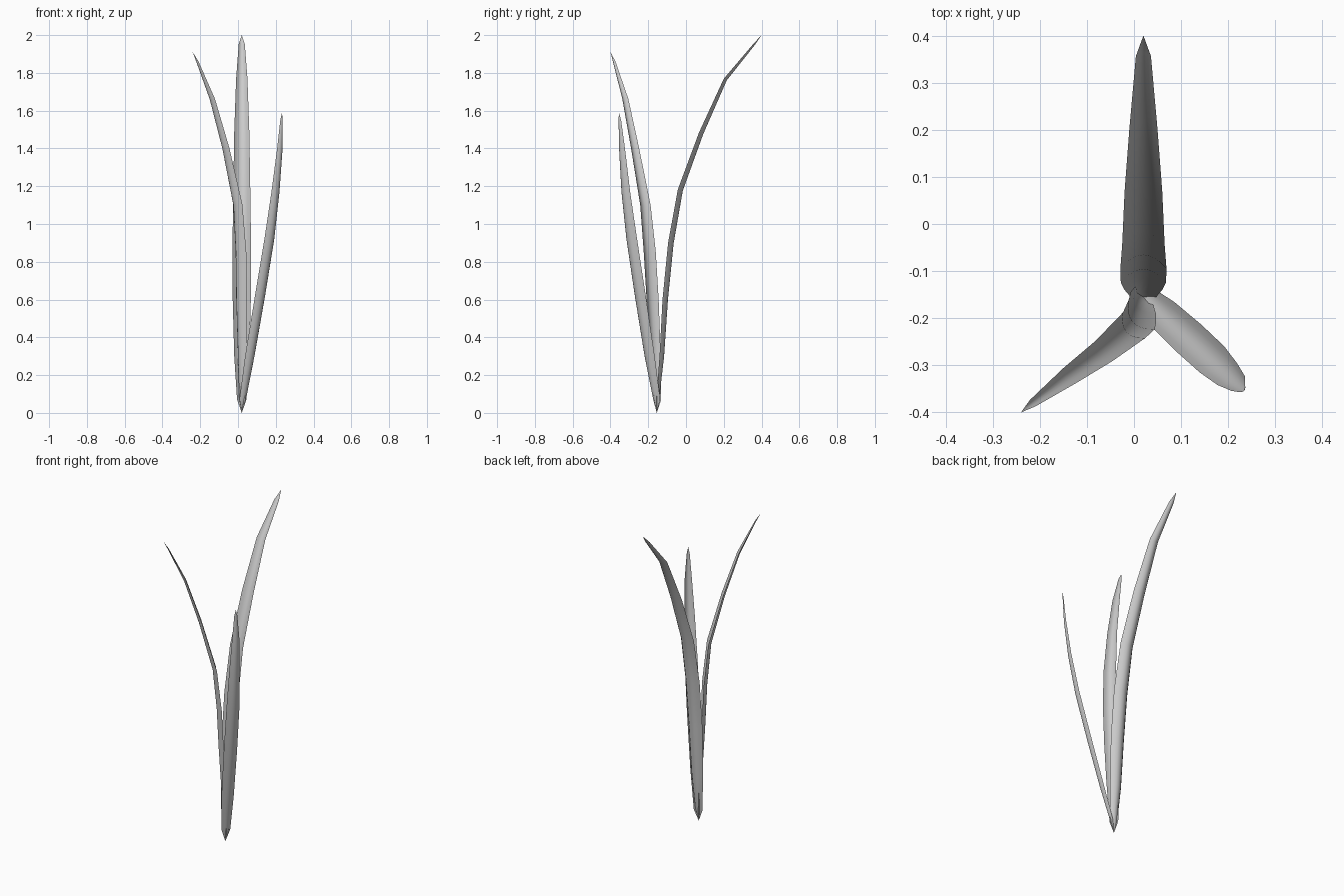
import bpy, bmesh
from mathutils import Vector

COLS = 6  # strips across each blade


def blade(name, side, rings):
    """Cupped leaf sheet: rings are (x, y, z, half width), side runs across it."""
    side = Vector(side).normalized()
    pts = [Vector(r[:3]) for r in rings]
    bm = bmesh.new()
    rows = []
    for i, (p, ring) in enumerate(zip(pts, rings)):
        tangent = (pts[min(i + 1, len(pts) - 1)] - pts[max(i - 1, 0)]).normalized()
        inward = side.cross(tangent).normalized()
        h = ring[3]
        row = []
        for c in range(COLS + 1):
            t = 2 * c / COLS - 1
            row.append(bm.verts.new(p + side * h * t + inward * 0.6 * h * (t * t - 0.5)))
        rows.append(row)
    for a, b in zip(rows, rows[1:]):
        for c in range(COLS):
            bm.faces.new((a[c], a[c + 1], b[c + 1], b[c]))
    bmesh.ops.remove_doubles(bm, verts=bm.verts, dist=0.0005)
    for f in bm.faces:
        f.smooth = True
    mesh = bpy.data.meshes.new(name)
    bm.to_mesh(mesh)
    bm.free()
    obj = bpy.data.objects.new(name, mesh)
    bpy.context.collection.objects.link(obj)
    return obj


# Tall blade arching to the back
blade("back_blade", (1, 0, 0), [
    (0.02, -0.155, 0.0, 0.0), (0.02, -0.15, 0.07, 0.025),
    (0.02, -0.128, 0.3, 0.04), (0.02, -0.11, 0.6, 0.048),
    (0.02, -0.08, 0.9, 0.049), (0.02, -0.03, 1.18, 0.045),
    (0.02, 0.08, 1.48, 0.04), (0.02, 0.208, 1.765, 0.03),
    (0.02, 0.36, 1.95, 0.016), (0.02, 0.40, 2.0, 0.0)])

# Blade arching to the front left
blade("left_blade", (-0.65, 0.76, 0), [
    (0.02, -0.155, 0.0, 0.0), (0.018, -0.155, 0.07, 0.025),
    (0.015, -0.17, 0.35, 0.036), (0.01, -0.185, 0.6, 0.042),
    (0.007, -0.2, 0.85, 0.042), (-0.008, -0.222, 1.1, 0.036),
    (-0.07, -0.275, 1.4, 0.028), (-0.14, -0.325, 1.66, 0.021),
    (-0.217, -0.382, 1.86, 0.009), (-0.24, -0.4, 1.91, 0.0)])

# Short blade leaning to the front right
blade("right_blade", (-0.67, -0.74, 0), [
    (0.02, -0.155, 0.0, 0.0), (0.03, -0.16, 0.07, 0.025),
    (0.07, -0.2, 0.3, 0.036), (0.125, -0.25, 0.62, 0.039),
    (0.174, -0.295, 0.92, 0.038), (0.205, -0.325, 1.17, 0.031),
    (0.226, -0.343, 1.4, 0.021), (0.232, -0.352, 1.55, 0.009),
    (0.233, -0.355, 1.59, 0.0)])
